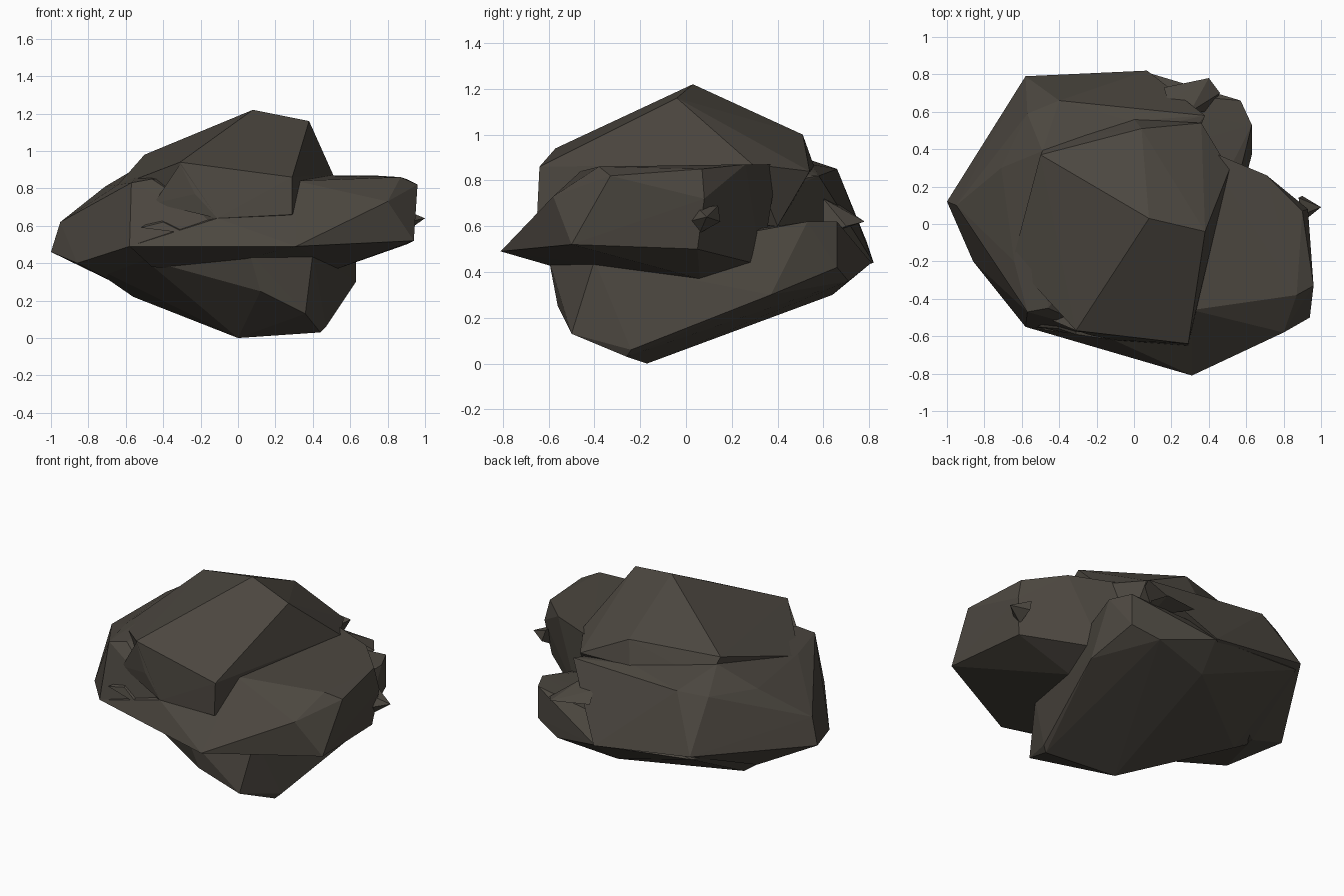
import bpy, bmesh

stone = bpy.data.materials.new("dark_stone")
stone.diffuse_color = (0.072, 0.063, 0.051, 1)


def chunk(name, pts):
    """Flat-faced rock chunk wrapped around its corner points."""
    bm = bmesh.new()
    for p in pts:
        bm.verts.new(p)
    bmesh.ops.convex_hull(bm, input=bm.verts[:])
    loose = [v for v in bm.verts if not v.link_faces]
    bmesh.ops.delete(bm, geom=loose, context='VERTS')
    bmesh.ops.recalc_face_normals(bm, faces=bm.faces[:])
    me = bpy.data.meshes.new(name)
    bm.to_mesh(me)
    bm.free()
    me.materials.append(stone)
    ob = bpy.data.objects.new(name, me)
    bpy.context.collection.objects.link(ob)
    return ob


# Upper dome
chunk("upper_boulder", [
    (0.08, 0.03, 1.22), (0.38, -0.04, 1.16), (0.51, 0.29, 0.87),
    (-0.31, -0.57, 0.94), (0.29, -0.64, 0.86), (0.29, -0.65, 0.66),
    (-0.11, -0.62, 0.64), (-0.5, 0.37, 0.98), (0.04, 0.51, 1.0),
    (-0.65, -0.2, 0.81), (-0.46, 0.45, 0.84), (0.36, 0.54, 0.84),
    (0.0, 0.56, 0.86), (-0.3, -0.5, 0.6), (0.37, 0.4, 0.6), (-0.4, 0.4, 0.6)])

# Right-hand ledge, with its sharp front edge
chunk("right_ledge", [
    (0.31, -0.81, 0.49), (0.94, -0.5, 0.52), (0.8, -0.58, 0.73),
    (0.96, -0.33, 0.82), (0.87, -0.38, 0.86), (0.31, -0.46, 0.84),
    (0.93, 0.08, 0.72), (0.9, 0.07, 0.85), (0.71, 0.26, 0.87),
    (0.38, 0.4, 0.87), (0.9, 0.05, 0.5), (0.52, 0.33, 0.43),
    (0.53, 0.06, 0.37), (0.3, -0.3, 0.42), (-0.58, -0.55, 0.49),
    (-0.22, -0.36, 0.36), (-0.46, -0.36, 0.38), (-0.11, -0.62, 0.64)])

# Left-hand and back shelf, rising to the foot of the dome
chunk("left_shelf", [
    (-1.0, 0.12, 0.46), (-0.95, 0.1, 0.62), (-0.86, -0.2, 0.4),
    (-0.58, -0.55, 0.49), (-0.57, -0.47, 0.83), (-0.46, -0.45, 0.85),
    (-0.64, -0.2, 0.82), (-0.71, 0.3, 0.81), (-0.57, 0.59, 0.83),
    (-0.49, 0.39, 0.94), (-0.02, 0.55, 0.87),
    (-0.4, 0.66, 0.85), (-0.58, 0.79, 0.53), (0.07, 0.82, 0.44),
    (0.38, 0.58, 0.82), (-0.67, 0.25, 0.3), (-0.11, -0.6, 0.62),
    (-0.2, -0.4, 0.42)])

# Lower body
chunk("lower_boulder", [
    (0, -0.17, 0), (0.44, -0.26, 0.03), (0.47, -0.24, 0.06),
    (0.36, -0.5, 0.13), (0.12, -0.56, 0.25), (0.06, -0.6, 0.46),
    (-0.26, 0.05, 0.13), (-0.56, 0.22, 0.22), (-0.67, 0.2, 0.3),
    (-0.5, -0.34, 0.42), (0.63, 0.37, 0.3), (0.63, 0.53, 0.62),
    (0.57, 0.66, 0.62), (0.57, 0.66, 0.42), (0.4, 0.71, 0.36),
    (0.07, 0.81, 0.44), (-0.57, 0.76, 0.5), (-0.85, 0.1, 0.42),
    (0.4, -0.4, 0.45), (0.03, 0.64, 0.3)])

# Small chips and shards on the sides
chunk("right_shard", [
    (1.0, 0.09, 0.64), (0.9, 0.01, 0.62), (0.9, 0.05, 0.68),
    (0.88, 0.14, 0.69), (0.9, 0.15, 0.62), (0.9, 0.06, 0.57)])
chunk("back_shard", [
    (0.4, 0.78, 0.62), (0.46, 0.7, 0.6), (0.16, 0.73, 0.64),
    (0.18, 0.66, 0.7), (0.3, 0.6, 0.72), (0.4, 0.6, 0.56)])
chunk("front_wedge", [
    (-0.31, -0.57, 0.93), (-0.45, -0.51, 0.72), (-0.23, -0.595, 0.77),
    (-0.11, -0.62, 0.64), (-0.35, -0.45, 0.75)])
chunk("front_chip", [
    (-0.52, -0.55, 0.59), (-0.28, -0.6, 0.56), (-0.4, -0.56, 0.62),
    (-0.42, -0.5, 0.65), (-0.4, -0.5, 0.58)])
